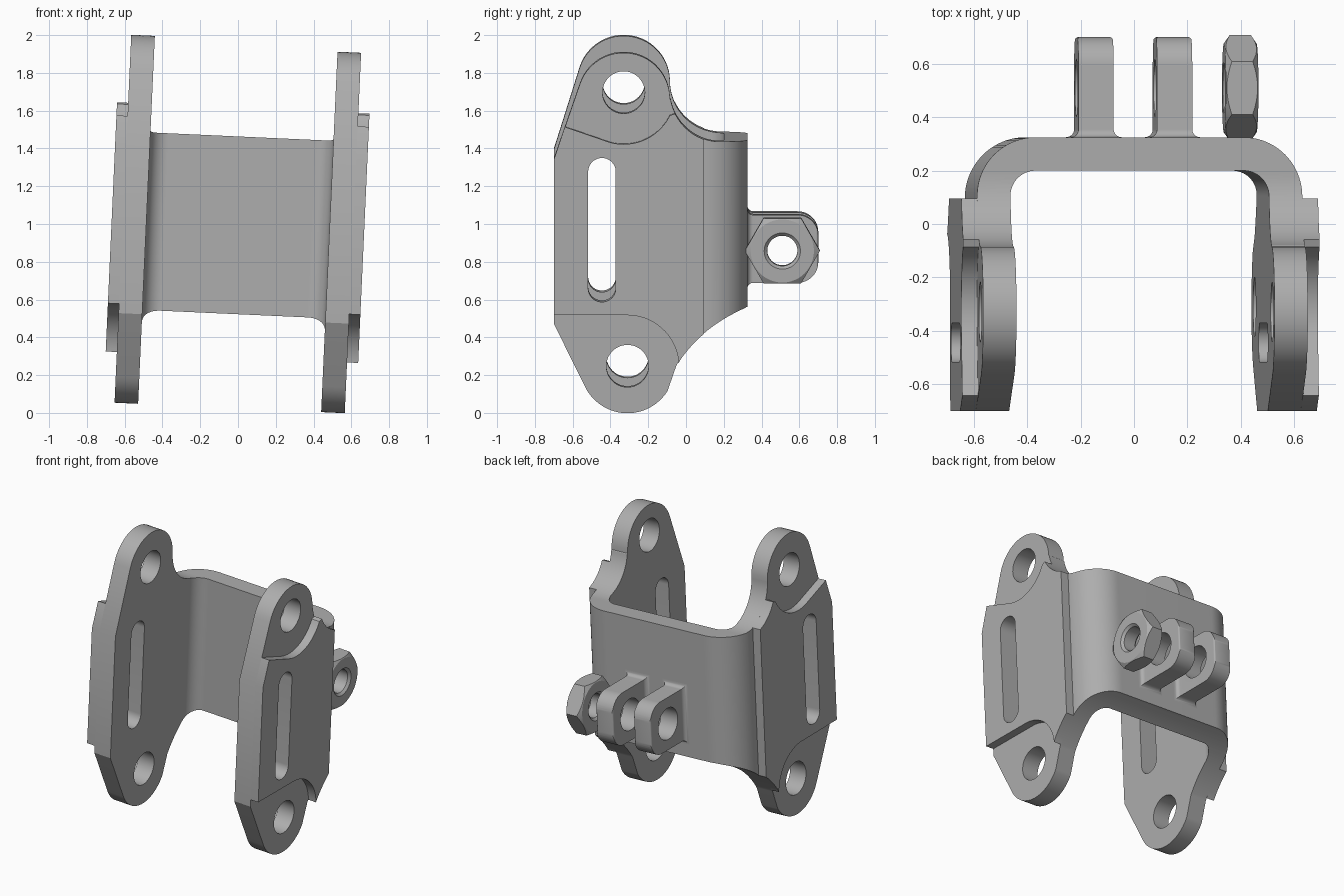
import bpy, bmesh, math
from mathutils import Matrix

if "Cube" in bpy.data.objects:
    bpy.data.objects.remove(bpy.data.objects["Cube"], do_unlink=True)

grey = bpy.data.materials.new("plain_grey")
grey.use_nodes = True
grey.diffuse_color = (0.42, 0.42, 0.42, 1)
grey.node_tree.nodes["Principled BSDF"].inputs["Base Color"].default_value = (0.42, 0.42, 0.42, 1)
parts = []


def make(name, bm):
    bmesh.ops.recalc_face_normals(bm, faces=bm.faces)
    mesh = bpy.data.meshes.new(name)
    bm.to_mesh(mesh)
    bm.free()
    mesh.materials.append(grey)
    ob = bpy.data.objects.new(name, mesh)
    bpy.context.collection.objects.link(ob)
    return ob


def arc(cx, cy, r, a, b, n=24):
    steps = [math.radians(a + (b - a) * i / n) for i in range(n + 1)]
    return [(cx + r * math.cos(t), cy + r * math.sin(t)) for t in steps]


def prism(name, pts, axis, lo, hi):
    """Extrude an outline: (y, z) points along x, or (x, y) points along z."""
    bm = bmesh.new()
    place = (lambda p, d: (d, *p)) if axis == "x" else (lambda p, d: (*p, d))
    face = bm.faces.new([bm.verts.new(place(p, lo)) for p in pts])
    out = bmesh.ops.extrude_face_region(bm, geom=[face])
    top = [v for v in out["geom"] if isinstance(v, bmesh.types.BMVert)]
    shift = (hi - lo, 0, 0) if axis == "x" else (0, 0, hi - lo)
    bmesh.ops.translate(bm, verts=top, vec=shift)
    return make(name, bm)


def lathe(name, profile, y, z, n=48):
    """Turn (x, radius) points round an axis along x."""
    bm = bmesh.new()
    rings = [[bm.verts.new((x, *p)) for p in arc(y, z, r, 0, 360, n)[:n]] for x, r in profile]
    for a, b in zip(rings, rings[1:]):
        for i in range(n):
            j = (i + 1) % n
            bm.faces.new((a[i], a[j], b[j], b[i]))
    bm.faces.new(rings[0])
    bm.faces.new(rings[-1])
    return make(name, bm)


def boolean(ob, tool, op):
    mod = ob.modifiers.new("cut", "BOOLEAN")
    mod.operation, mod.solver, mod.object = op, "EXACT", tool
    deps = bpy.context.evaluated_depsgraph_get()
    mesh = bpy.data.meshes.new_from_object(ob.evaluated_get(deps))
    ob.modifiers.clear()
    ob.data = mesh
    bpy.data.objects.remove(tool, do_unlink=True)


def drill(ob, y, z, r):
    boolean(ob, lathe("drill", [(-1, r), (1, r)], y, z), "DIFFERENCE")


def cut_slot(ob):
    outline = arc(-0.445, 0.307, 0.073, 0, 180) + arc(-0.445, -0.31, 0.073, 180, 360)
    boolean(ob, prism("slot", outline, "x", -1, 1), "DIFFERENCE")


# Curves shared by the arms and the pads
lower_sweep = arc(0.569, -1.107, 0.73, 148, 110)

for side, s, top, start in (("left", 1, 0.69, 190), ("right", -1, 0.73, 180)):
    # Half of the U-shaped channel, trimmed to the side outline
    plan = ([(0, 0.325)] + arc(0.39, 0.105, 0.22, 90, 0) + [(0.61, -0.8), (0.485, -0.8)]
            + arc(0.39, 0.105, 0.095, 0, 90) + [(0, 0.2)])
    half = prism(side + "_arm_and_web", [(s * x, y) for x, y in plan], "z", -1.2, 1.2)
    outline = ([(-0.7, 0.37), (-0.7, -0.5)] + arc(-0.31, -0.725, 0.25, 207, 328)
               + lower_sweep + [(0.4, -0.418), (0.4, 0.463)]
               + arc(0.185, 0.733, 0.27, 270, start) + arc(-0.33, top, 0.245, 0, 162))
    boolean(half, prism("trim", outline, "x", -0.9, 0.9), "INTERSECT")
    drill(half, -0.31, -0.725, 0.112)
    drill(half, -0.33, 0.725, 0.112)
    cut_slot(half)

    # Raised pad on the outer face, curved round the two pivot holes
    rear = 0.095
    pad_outline = ([(-0.7, 0.37), (-0.7, -0.45)] + arc(-0.31, -0.725, 0.272, 90, 4)
                   + [p for p in lower_sweep if -0.03 < p[0] < rear] + [(rear, -0.535)]
                   + [(rear, 0.478)]
                   + [p for p in arc(0.185, 0.733, 0.27, 270, 206) if p[0] < rear]
                   + arc(-0.33, 0.725, 0.272, -26, -112) + [(-0.642, 0.545)])
    pad = prism(side + "_pad", pad_outline, "x", s * 0.609, s * 0.669)
    cut_slot(pad)
    parts += [half, pad]

# Two pierced lugs on the back, flared where they meet the web
AXIS_Y, AXIS_Z = 0.51, -0.122
for name, x in (("right_lug", -0.145), ("left_lug", 0.15)):
    def flare(c, h, tip, r):
        """Outline of a tongue along +y, as (across, y) points."""
        f = 0.03
        one = ([(c + h + f, 0.31)] + arc(c + h + f, 0.325 + f, f, 270, 180, 8)
               + arc(c + h - r, tip - r, r, 0, 90, 12))
        return one + [(2 * c - a, y) for a, y in reversed(one)]
    lug = prism(name, flare(x, 0.066, 0.701, 0.012), "z", -0.6, 0.4)
    side_view = [(y, a) for a, y in flare(AXIS_Z, 0.18, 0.7005, 0.11)]
    boolean(lug, prism("trim", side_view, "x", -0.6, 0.6), "INTERSECT")
    boolean(lug, lathe("drill", [(x - 0.2, 0.108), (x + 0.2, 0.108)], AXIS_Y, AXIS_Z), "DIFFERENCE")
    parts.append(lug)

# Chamfered hexagon nut in line with the lugs
NUT_X = 0.404
nut = prism("hexagon_nut", arc(AXIS_Y, AXIS_Z, 0.199, 0, 360, 6)[:6], "x", NUT_X - 0.061, NUT_X + 0.061)
crown = [(-0.064, 0.163), (-0.035, 0.205), (0.035, 0.205), (0.064, 0.163)]
bore = [(-0.07, 0.105), (-0.045, 0.08), (0.045, 0.08), (0.07, 0.105)]
for profile, op in ((crown, "INTERSECT"), (bore, "DIFFERENCE")):
    boolean(nut, lathe("tool", [(NUT_X + x, r) for x, r in profile], AXIS_Y, AXIS_Z), op)
parts.append(nut)

# Lean the whole bracket sideways, stand it up and shade it
lean = Matrix.Translation((0, 0, 1)) @ Matrix.Rotation(math.radians(2.6), 4, "Y")
bpy.ops.object.select_all(action="DESELECT")
for ob in parts:
    ob.data.transform(lean)
    ob.select_set(True)
    bpy.context.view_layer.objects.active = ob
bpy.ops.object.shade_smooth_by_angle(angle=math.radians(25))
